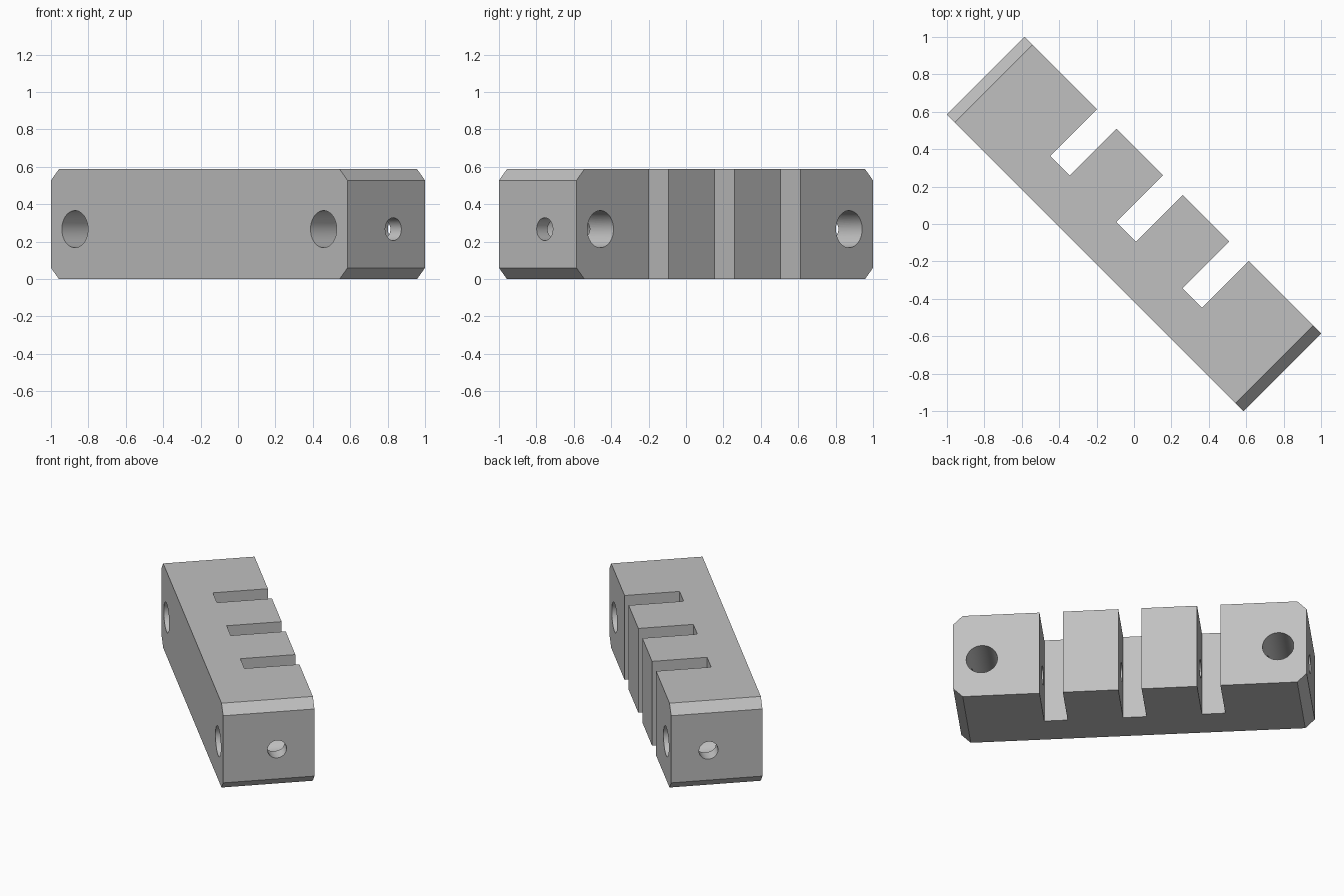
import bpy
import bmesh
import math

cube = bpy.data.objects.get("Cube")
if cube:
    bpy.data.objects.remove(cube, do_unlink=True)

HALF_L, HALF_W, HEIGHT, CHAMFER = 1.121, 0.293, 0.588, 0.06
HOLE_Z = 0.267

grey = bpy.data.materials.new("plain grey")
grey.use_nodes = True
colour = (0.53, 0.53, 0.53, 1)
grey.diffuse_color = colour
grey.node_tree.nodes["Principled BSDF"].inputs["Base Color"].default_value = colour


def select_only(obj):
    bpy.ops.object.select_all(action='DESELECT')
    obj.select_set(True)
    bpy.context.view_layer.objects.active = obj


def cut(target, cutter):
    """Subtract a cutter from the target, then discard it."""
    cutter.hide_render = True
    select_only(target)
    mod = target.modifiers.new("cut", 'BOOLEAN')
    mod.operation = 'DIFFERENCE'
    mod.solver = 'EXACT'
    mod.object = cutter
    bpy.ops.object.modifier_apply(modifier=mod.name)
    bpy.data.objects.remove(cutter, do_unlink=True)


def drill(target, location, rotation, radius):
    bpy.ops.mesh.primitive_cylinder_add(vertices=48, radius=radius, depth=3,
                                        location=location, rotation=rotation)
    cut(target, bpy.context.object)


# Bar: side profile with chamfered ends, extruded across the width
side = [(HALF_L - CHAMFER, 0), (HALF_L, CHAMFER),
        (HALF_L, HEIGHT - CHAMFER), (HALF_L - CHAMFER, HEIGHT)]
profile = side + [(-x, z) for x, z in reversed(side)]
bm = bmesh.new()
face = bm.faces.new([bm.verts.new((x, -HALF_W, z)) for x, z in profile])
out = bmesh.ops.extrude_face_region(bm, geom=[face])
moved = [v for v in out["geom"] if isinstance(v, bmesh.types.BMVert)]
bmesh.ops.translate(bm, vec=(0, 2 * HALF_W, 0), verts=moved)
bmesh.ops.recalc_face_normals(bm, faces=bm.faces)
mesh = bpy.data.meshes.new("slotted_bar")
bm.to_mesh(mesh)
bm.free()
bar = bpy.data.objects.new("slotted_bar", mesh)
bpy.context.collection.objects.link(bar)
mesh.materials.append(grey)

# Three vertical slots open on the back side
for x in (-0.5, 0, 0.5):
    bpy.ops.mesh.primitive_cube_add(size=1, location=(x, 0.44, HEIGHT / 2))
    slot = bpy.context.object
    slot.scale = (0.148, 1, 2)
    cut(bar, slot)

# Mounting holes across the ends, and a rod hole along the length
for x in (-0.94, 0.94):
    drill(bar, (x, 0, HOLE_Z), (math.pi / 2, 0, 0), 0.099)
drill(bar, (0, 0.053, HOLE_Z), (0, math.pi / 2, 0), 0.061)

# Finish: the bar lies diagonally, with smooth hole walls
bar.rotation_euler.z = -math.pi / 4
mesh = bar.data
mesh.materials.clear()
mesh.materials.append(grey)
for poly in mesh.polygons:
    poly.material_index = 0
select_only(bar)
bpy.ops.object.shade_smooth_by_angle(angle=math.radians(30))
